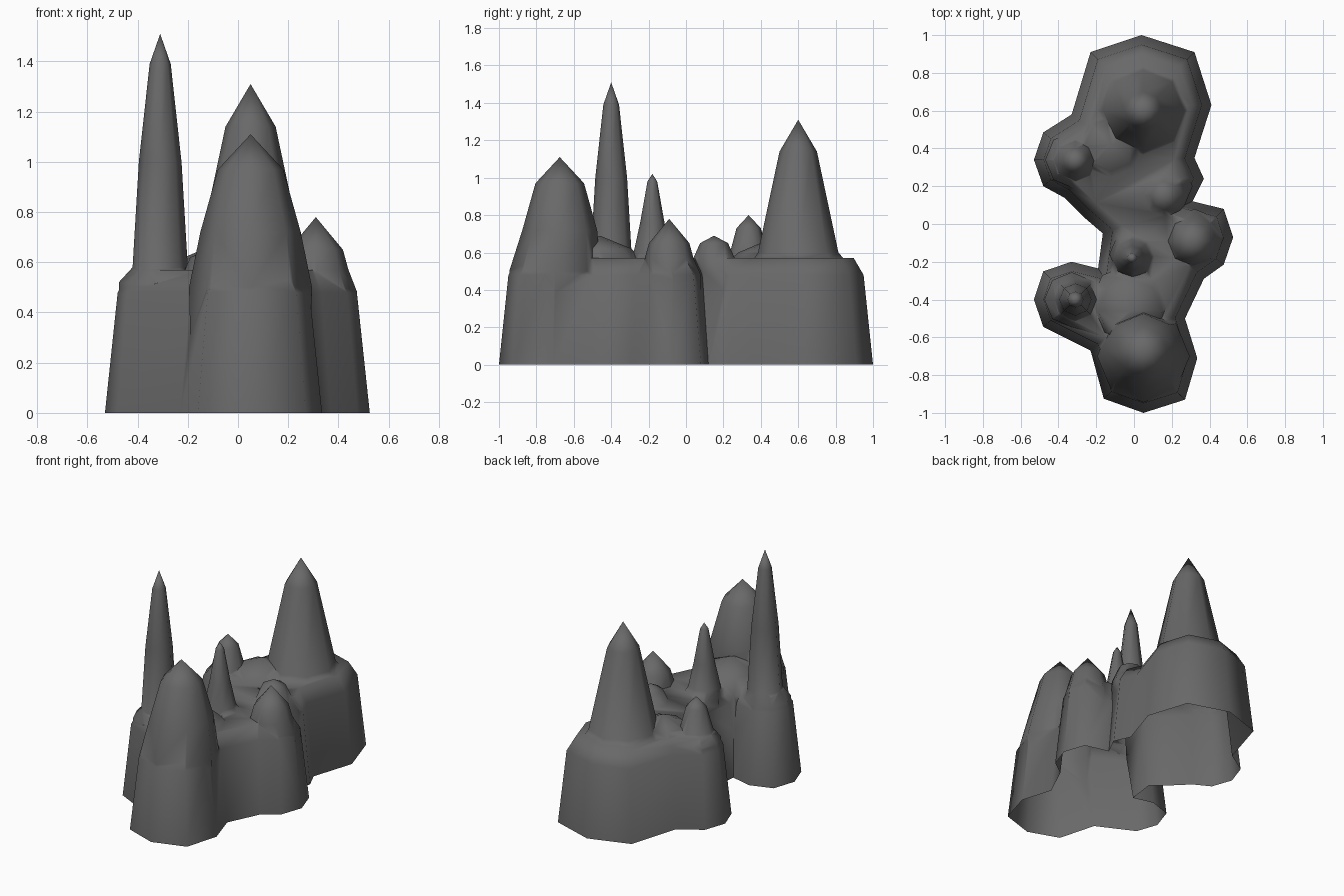
import bpy, bmesh, math

cube = bpy.data.objects.get("Cube")
if cube:
    bpy.data.objects.remove(cube, do_unlink=True)

stone = bpy.data.materials.new("dark_stone")
stone.use_nodes = True
GREY = (0.14, 0.14, 0.14, 1)
stone.diffuse_color = GREY
bsdf = stone.node_tree.nodes["Principled BSDF"]
bsdf.inputs["Base Color"].default_value = GREY
bsdf.inputs["Roughness"].default_value = 0.9


def to_object(name, bm):
    bmesh.ops.recalc_face_normals(bm, faces=bm.faces[:])
    mesh = bpy.data.meshes.new(name)
    bm.to_mesh(mesh)
    bm.free()
    mesh.materials.append(stone)
    obj = bpy.data.objects.new(name, mesh)
    bpy.context.collection.objects.link(obj)
    return obj


def spire(name, base, peak, profile, top, sides=8):
    """Closed eight-sided rock: lower two rings on the base centre, the rest under the peak."""
    bm = bmesh.new()
    rings = []
    for i, (r, z) in enumerate(profile):
        cx, cy = base if i < 2 else peak
        rings.append([bm.verts.new((cx + r * math.cos(math.tau * k / sides),
                                    cy + r * math.sin(math.tau * k / sides), z))
                      for k in range(sides)])
    tip = bm.verts.new((*peak, top))
    bm.faces.new(rings[0][::-1])
    for k in range(sides):
        n = (k + 1) % sides
        for lo, hi in zip(rings, rings[1:]):
            bm.faces.new((lo[k], lo[n], hi[n], hi[k]))
        bm.faces.new((rings[-1][k], rings[-1][n], tip))
    return to_object(name, bm)


def plinth(name, outline):
    """Closed block on the outline, with tapered walls and a bevelled rim."""
    bm = bmesh.new()
    top = bm.faces.new([bm.verts.new((x, y, 0)) for x, y in outline])
    bm.normal_update()
    for thickness, depth in ((0.048, 0.48), (0.05, 0.09)):
        bmesh.ops.inset_region(bm, faces=[top], thickness=thickness, depth=depth,
                               use_boundary=True, use_even_offset=True)
    bmesh.ops.holes_fill(bm, edges=[e for e in bm.edges if e.is_boundary], sides=0)
    bmesh.ops.triangulate(bm, faces=[f for f in bm.faces if len(f.verts) > 4])
    return to_object(name, bm)


# Shared base of the whole cluster, anticlockwise from the back
cluster = plinth("rock_cluster", [
    (.04, 1), (-.23, .91), (-.33, .58), (-.48, .485), (-.53, .34), (-.48, .2),
    (-.37, .14), (-.27, .04), (-.165, -.05), (-.19, -.235), (-.33, -.2), (-.48, -.25),
    (-.53, -.4), (-.48, -.545), (-.23, -.67), (-.16, -.925), (.05, -1), (.27, -.93),
    (.335, -.71), (.27, -.5), (.37, -.29), (.475, -.215), (.525, -.07), (.475, .08),
    (.31, .12), (.37, .24), (.32, .35), (.41, .63), (.32, .91)])

spires = [
    spire("back_peak", (.04, .61), (.05, .6),
          [(.29, .3), (.29, .5), (.215, .6), (.1, 1.14)], 1.31),
    spire("front_peak", (.05, -.7), (.05, -.675),
          [(.24, .3), (.245, .5), (.2, .72), (.13, .97)], 1.11),
    spire("tall_needle", (-.33, -.4), (-.31, -.4),
          [(.145, .3), (.145, .52), (.11, .58), (.085, 1.0), (.042, 1.39)], 1.51),
    spire("left_rock", (.32, -.075), (.31, -.09),
          [(.15, .3), (.155, .48), (.13, .57), (.108, .65)], .78),
    spire("right_rock", (-.32, .34), (-.31, .335),
          [(.15, .3), (.15, .52), (.105, .58), (.065, .73)], .8),
    spire("middle_needle", (0, -.16), (-.01, -.18),
          [(.12, .3), (.13, .53), (.1, .6), (.065, .76), (.026, .98)], 1.02),
    spire("small_rock", (.16, .2), (.16, .15),
          [(.14, .3), (.15, .5), (.115, .56), (.075, .65)], .69),
    # Low mounds that bridge neighbouring peaks
    spire("front_saddle", (-.02, -.42), (-.02, -.46),
          [(.21, .3), (.21, .53), (.17, .62)], .69),
    spire("back_saddle", (-.12, .4), (-.12, .42),
          [(.2, .3), (.2, .53), (.14, .6)], .66),
]

# Fuse all the rocks into one skin
for part in spires:
    mod = cluster.modifiers.new("fuse", 'BOOLEAN')
    mod.operation = 'UNION'
    mod.solver = 'EXACT'
    mod.object = part
graph = bpy.context.evaluated_depsgraph_get()
fused = bpy.data.meshes.new_from_object(cluster.evaluated_get(graph))
cluster.modifiers.clear()
cluster.data = fused
for part in spires:
    bpy.data.objects.remove(part, do_unlink=True)

# Open the underside
bm = bmesh.new()
bm.from_mesh(fused)
bmesh.ops.remove_doubles(bm, verts=bm.verts[:], dist=0.003)
floor = [f for f in bm.faces if all(v.co.z < 0.001 for v in f.verts)]
bmesh.ops.delete(bm, geom=floor, context='FACES')
for f in bm.faces:
    f.material_index = 0
bm.to_mesh(fused)
bm.free()
fused.materials.clear()
fused.materials.append(stone)

bpy.ops.object.select_all(action='DESELECT')
bpy.context.view_layer.objects.active = cluster
cluster.select_set(True)
bpy.ops.object.shade_smooth_by_angle(angle=math.radians(75))
